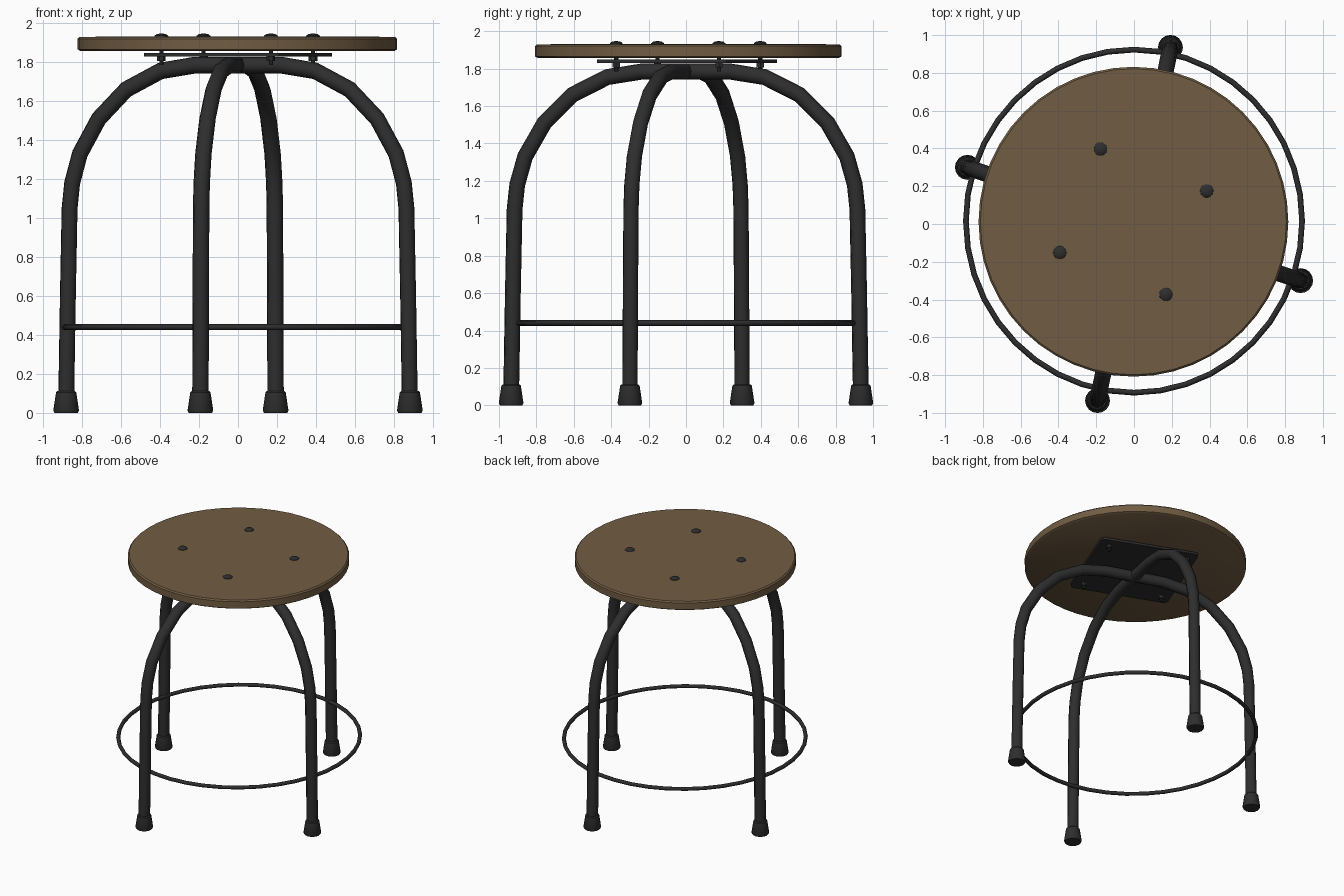
import bpy, bmesh, math
from mathutils import Matrix, Vector

if "Cube" in bpy.data.objects:
    bpy.data.objects.remove(bpy.data.objects["Cube"], do_unlink=True)


def material(name, color):
    m = bpy.data.materials.new(name)
    m.use_nodes = True
    m.diffuse_color = color
    bsdf = next(n for n in m.node_tree.nodes if n.type == 'BSDF_PRINCIPLED')
    bsdf.inputs["Base Color"].default_value = color
    return m


WOOD = material("brown wood", (0.165, 0.108, 0.056, 1))
METAL = material("black metal", (0.027, 0.027, 0.027, 1))


def finish(obj, mat, angle=35):
    obj.data.materials.append(mat)
    bpy.ops.object.select_all(action='DESELECT')
    obj.select_set(True)
    bpy.context.view_layer.objects.active = obj
    bpy.ops.object.shade_smooth_by_angle(angle=math.radians(angle))
    return obj


def lathe(name, profile, center, mat, sides):
    """Closed solid of revolution from (radius, height) pairs, bottom to top."""
    bm = bmesh.new()
    rings = []
    for r, z in profile:
        rings.append([bm.verts.new((r * math.cos(a), r * math.sin(a), z))
                      for a in (math.tau * i / sides for i in range(sides))])
    for low, high in zip(rings, rings[1:]):
        for i in range(sides):
            j = (i + 1) % sides
            bm.faces.new((low[i], low[j], high[j], high[i]))
    bm.faces.new(rings[0][::-1])
    bm.faces.new(rings[-1])
    mesh = bpy.data.meshes.new(name)
    bm.to_mesh(mesh)
    bm.free()
    obj = bpy.data.objects.new(name, mesh)
    bpy.context.collection.objects.link(obj)
    obj.location = center
    return finish(obj, mat)


def tube(name, points, radius, mat, cyclic=False):
    """Round tube along a path, turned into a mesh."""
    curve = bpy.data.curves.new(name, 'CURVE')
    curve.dimensions = '3D'
    curve.bevel_depth = radius
    curve.bevel_resolution = 2
    curve.use_fill_caps = not cyclic
    spline = curve.splines.new('POLY')
    spline.points.add(len(points) - 1)
    for p, co in zip(spline.points, points):
        p.co = (*co, 1)
    spline.use_cyclic_u = cyclic
    obj = bpy.data.objects.new(name, curve)
    bpy.context.collection.objects.link(obj)
    bpy.ops.object.select_all(action='DESELECT')
    obj.select_set(True)
    bpy.context.view_layer.objects.active = obj
    bpy.ops.object.convert(target='MESH')
    return finish(bpy.context.view_layer.objects.active, mat, 50)


# Round wooden seat with a slightly eased rim
lathe("seat", [(0.805, 1.857), (0.82, 1.866), (0.82, 1.92), (0.81, 1.93), (0.4, 1.933)],
      (-0.003, 0.012, 0), WOOD, 48)

# Two arched tubes crossing under the seat, each making a pair of legs
half_arch = [(1.0, 0.05), (0.99, 0.6), (0.98, 1.05), (0.965, 1.18), (0.92, 1.33),
             (0.81, 1.51), (0.65, 1.66), (0.45, 1.755), (0.25, 1.785)]
arch = half_arch + [(-s, z) for s, z in reversed(half_arch)]
for name, foot in (("side_legs", Vector((0.882, -0.3))),
                   ("front_back_legs", Vector((0.193, 0.935)))):
    tube(name, [(foot.x * s, foot.y * s, z) for s, z in arch], 0.043, METAL)
    # Flared caps on the leg ends
    for i, sign in enumerate((1, -1)):
        lathe(f"{name}_foot_{i + 1}",
              [(0.06, 0), (0.066, 0.012), (0.052, 0.105), (0.045, 0.112)],
              (foot.x * sign, foot.y * sign, 0), METAL, 16)

# Footrest ring
ring = [(0.89 * math.cos(a), 0.015 + 0.908 * math.sin(a), 0.44)
        for a in (math.tau * i / 40 for i in range(40))]
tube("footrest_ring", ring, 0.015, METAL, cyclic=True)

# Square mounting plate below the seat
turn = Matrix.Rotation(math.radians(-21.5), 4, 'Z')
bm = bmesh.new()
bmesh.ops.create_cube(bm, size=1, matrix=Matrix.Translation((0, 0.005, 1.839)) @ turn
                      @ Matrix.Diagonal((0.76, 0.76, 0.018, 1)))
corners = [e for e in bm.edges
           if abs(e.verts[0].co.z - e.verts[1].co.z) > 0.01]
bmesh.ops.bevel(bm, geom=corners, offset=0.03, segments=2, affect='EDGES', profile=0.5)
mesh = bpy.data.meshes.new("mounting_plate")
bm.to_mesh(mesh)
bm.free()
plate = bpy.data.objects.new("mounting_plate", mesh)
bpy.context.collection.objects.link(plate)
finish(plate, METAL)

# Four bolts through seat and plate, with domed heads and nuts
for i, (sx, sy) in enumerate(((1, 1), (-1, 1), (-1, -1), (1, -1))):
    p = turn @ Vector((0.302 * sx, 0.295 * sy, 0))
    spot = (p.x - 0.004, p.y + 0.012, 0)
    lathe(f"bolt_head_{i + 1}", [(0.036, 1.925), (0.035, 1.936), (0.024, 1.944), (0.008, 1.947)],
          spot, METAL, 14)
    lathe(f"bolt_shaft_{i + 1}", [(0.011, 1.785), (0.011, 1.93)], spot, METAL, 8)
    lathe(f"nut_{i + 1}", [(0.022, 1.806), (0.022, 1.832)], spot, METAL, 6)
